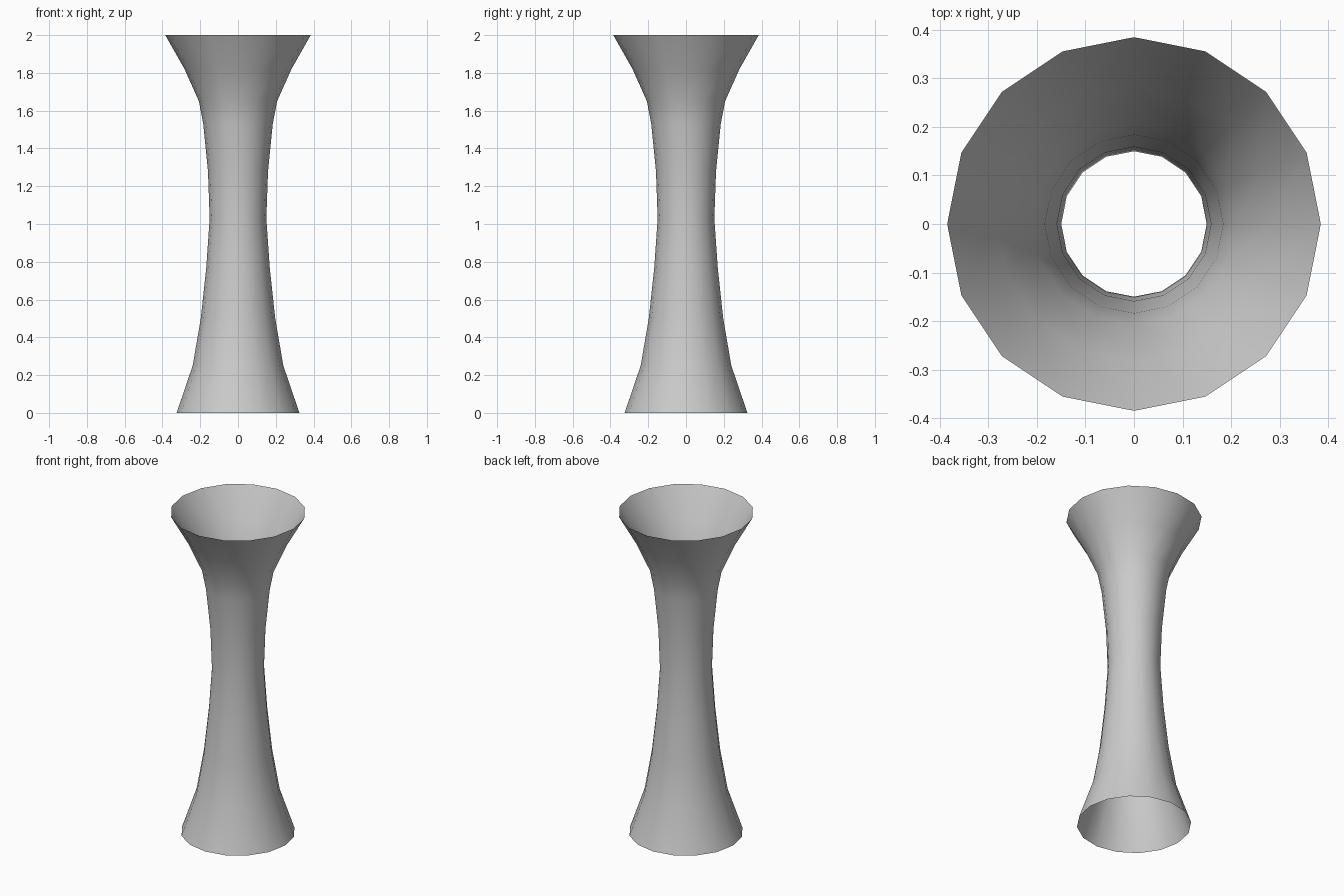
import bpy, bmesh
from math import cos, sin, tau

if "Cube" in bpy.data.objects:
    bpy.data.objects.remove(bpy.data.objects["Cube"])

SIDES = 16
# Flared profile: (radius, height), open at both ends
PROFILE = [(0.325, 0), (0.24, 0.25), (0.197, 0.5), (0.168, 0.77), (0.15, 1.03),
           (0.159, 1.28), (0.184, 1.53), (0.207, 1.65), (0.283, 1.82), (0.385, 2.0)]

bm = bmesh.new()
rings = [[bm.verts.new((r * cos(tau * i / SIDES), r * sin(tau * i / SIDES), z))
          for i in range(SIDES)] for r, z in PROFILE]

# Bridge neighbouring rings into a thin open wall
for low, high in zip(rings, rings[1:]):
    for i in range(SIDES):
        j = (i + 1) % SIDES
        bm.faces.new((low[i], low[j], high[j], high[i])).smooth = True

mesh = bpy.data.meshes.new("flared_tube")
bm.to_mesh(mesh)
bm.free()
bpy.context.collection.objects.link(bpy.data.objects.new("flared_tube", mesh))
